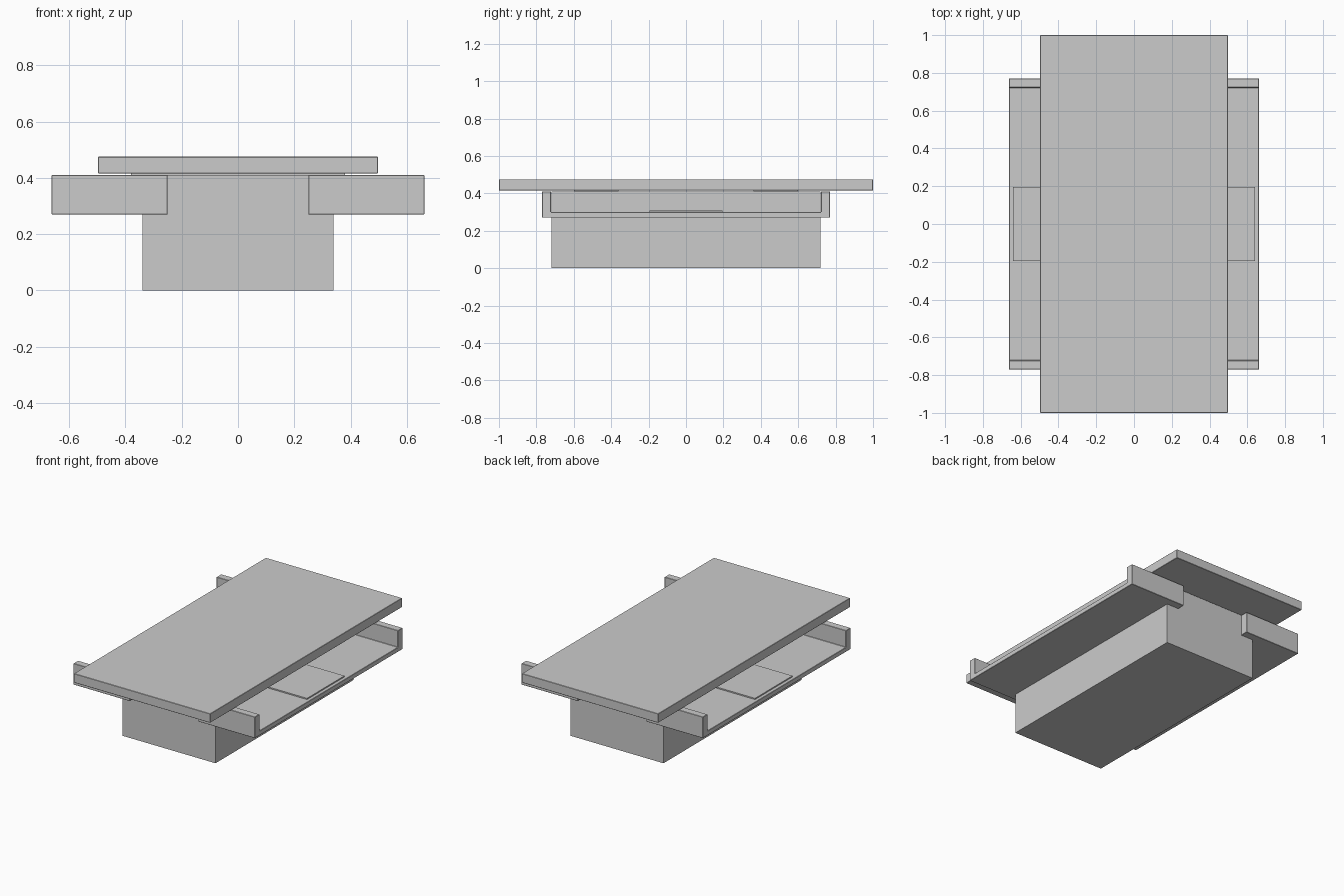
import bpy, bmesh
from mathutils import Vector

if "Cube" in bpy.data.objects:
    bpy.data.objects.remove(bpy.data.objects["Cube"])


def extrude_profile(name, points, direction, bevel=0.0):
    """Extrude a closed 3D outline along a direction."""
    bm = bmesh.new()
    face = bm.faces.new([bm.verts.new(p) for p in points])
    res = bmesh.ops.extrude_face_region(bm, geom=[face])
    moved = [g for g in res["geom"] if isinstance(g, bmesh.types.BMVert)]
    bmesh.ops.translate(bm, verts=moved, vec=Vector(direction))
    bmesh.ops.recalc_face_normals(bm, faces=bm.faces[:])
    mesh = bpy.data.meshes.new(name)
    bm.to_mesh(mesh)
    bm.free()
    obj = bpy.data.objects.new(name, mesh)
    bpy.context.collection.objects.link(obj)
    if bevel:
        mod = obj.modifiers.new("edge_bevel", "BEVEL")
        mod.width = bevel
        mod.segments = 1
    return obj


def box(name, x0, x1, y0, y1, z0, z1, bevel=0.0):
    outline = [(x0, y0, z0), (x1, y0, z0), (x1, y1, z0), (x0, y1, z0)]
    return extrude_profile(name, outline, (0, 0, z1 - z0), bevel)


# Table top
box("table_top", -0.497, 0.497, -1, 1, 0.415, 0.475, 0.002)

# Stepped pedestal: wide block below, narrower core between the trays
half = [(0.34, 0.0), (0.34, 0.27), (0.25, 0.27), (0.25, 0.41)]
profile = half + [(-x, z) for x, z in reversed(half)]
extrude_profile("pedestal", [(x, -0.72, z) for x, z in profile], (0, 1.44, 0))

# Thin mounting plates between pedestal and top
for label, s in (("front", -1), ("back", 1)):
    y0, y1 = sorted((s * 0.36, s * 0.60))
    box(label + "_mounting_plate", -0.38, 0.38, y0, y1, 0.409, 0.416)

# Open side trays (U-shaped section along x) with an inset floor panel
u_half = [(0.77, 0.27), (0.77, 0.41), (0.722, 0.41), (0.722, 0.30)]
u_shape = u_half + [(-y, z) for y, z in reversed(u_half)]
for label, s in (("left", -1), ("right", 1)):
    extrude_profile(label + "_tray", [(s * 0.25, y, z) for y, z in u_shape],
                    (s * 0.412, 0, 0), 0.002)
    x0, x1 = sorted((s * 0.25, s * 0.64))
    box(label + "_tray_panel", x0, x1, -0.195, 0.195, 0.298, 0.308)
